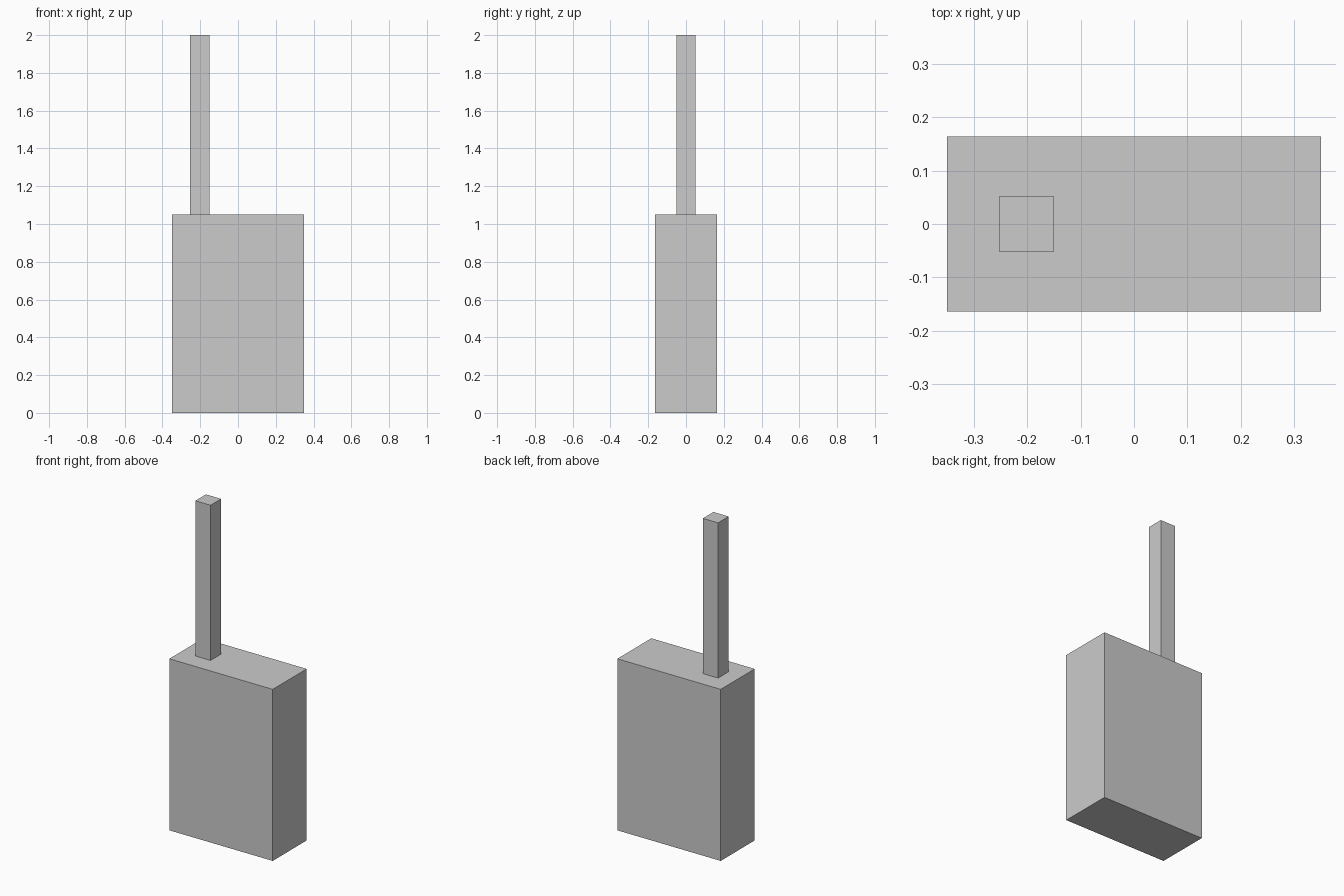
import bpy

if "Cube" in bpy.data.objects:
    bpy.data.objects.remove(bpy.data.objects["Cube"])


def box(name, x, y, z):
    """Axis-aligned box from (min, max) ranges."""
    spans = (x, y, z)
    bpy.ops.mesh.primitive_cube_add(size=1, location=[(a + b) / 2 for a, b in spans])
    ob = bpy.context.object
    ob.name = name
    ob.scale = [b - a for a, b in spans]
    bpy.ops.object.transform_apply(location=False, rotation=False, scale=True)
    return ob


# Handset body
box("body", (-0.35, 0.35), (-0.164, 0.164), (0, 1.05))

# Square antenna standing on the left of the top face
box("antenna", (-0.253, -0.15), (-0.051, 0.051), (1.05, 2.0))
